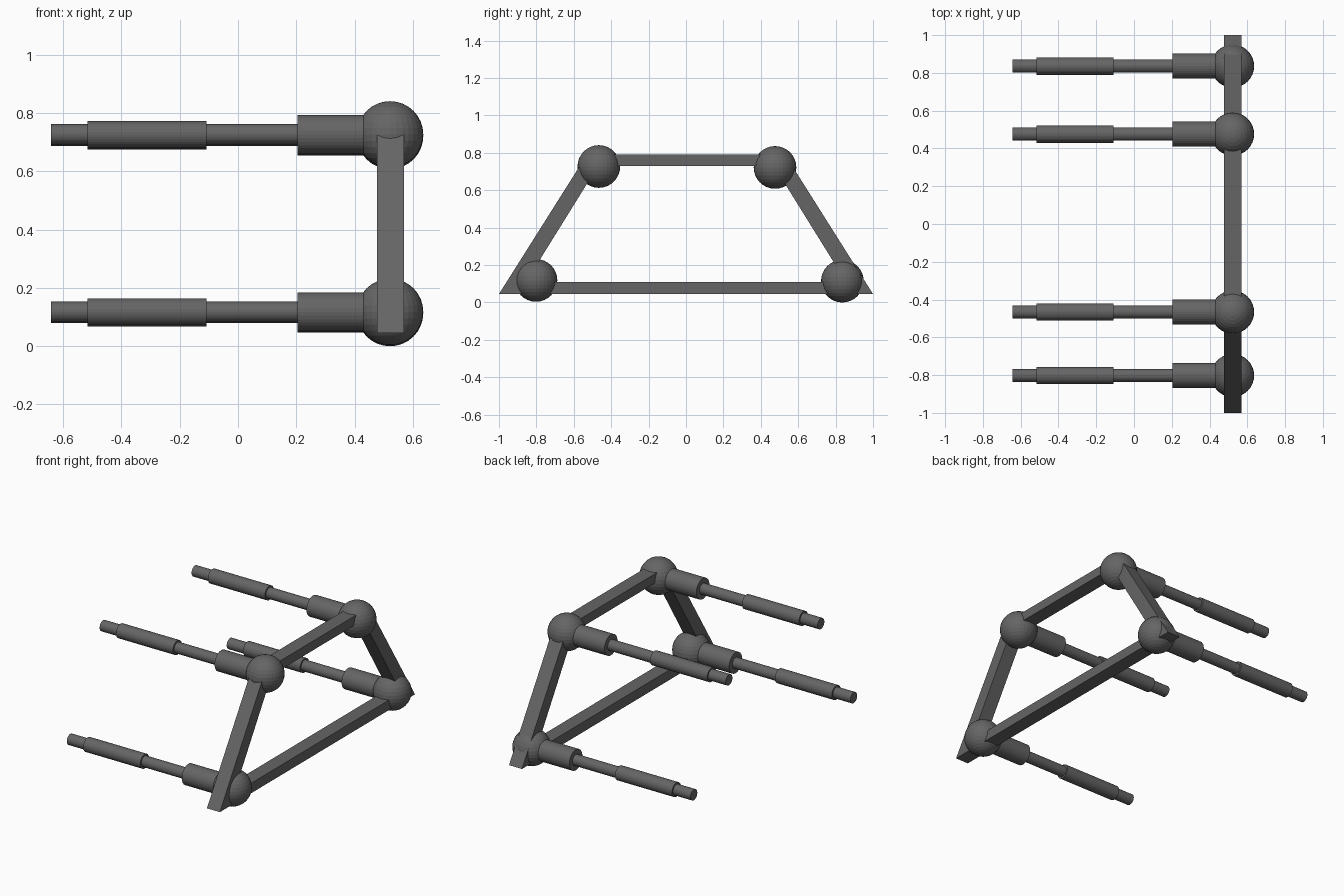
import bpy, bmesh, math

if "Cube" in bpy.data.objects:
    bpy.data.objects.remove(bpy.data.objects["Cube"])

grey = bpy.data.materials.new("dark_grey")
grey.diffuse_color = (0.13, 0.13, 0.13, 1)
grey.use_nodes = True
grey.node_tree.nodes["Principled BSDF"].inputs["Base Color"].default_value = grey.diffuse_color

CX = 0.522  # x of the frame and ball centres


def finish(ob, name):
    ob.name = name
    ob.data.materials.append(grey)


def rod(name, x0, x1, r, y, z):
    bpy.ops.mesh.primitive_cylinder_add(
        vertices=32, radius=r, depth=x1 - x0,
        location=((x0 + x1) / 2, y, z), rotation=(0, math.pi / 2, 0))
    finish(bpy.context.object, name)


# trapezoid frame: mitred bars between an outer and an inner outline (y, z)
outer = [(-1, 0.045), (1, 0.045), (0.53, 0.79), (-0.53, 0.79)]
inner = [(-0.855, 0.11), (0.855, 0.11), (0.47, 0.73), (-0.47, 0.73)]
bm = bmesh.new()
rings = [[bm.verts.new((x, y, z)) for y, z in loop]
         for x, loop in ((0.477, outer), (0.57, outer), (0.57, inner), (0.477, inner))]
for i in range(4):
    a, b = rings[i], rings[(i + 1) % 4]
    for j in range(4):
        k = (j + 1) % 4
        bm.faces.new((a[j], a[k], b[k], b[j]))
bmesh.ops.recalc_face_normals(bm, faces=bm.faces)
mesh = bpy.data.meshes.new("frame")
bm.to_mesh(mesh)
bm.free()
frame = bpy.data.objects.new("frame", mesh)
bpy.context.collection.objects.link(frame)
finish(frame, "frame")

# corner balls, each with a stepped rod pointing towards -x
corners = {"lower_front": (-0.802, 0.118), "lower_back": (0.836, 0.114),
           "upper_front": (-0.466, 0.727), "upper_back": (0.476, 0.722)}
for tag, (y, z) in corners.items():
    bpy.ops.mesh.primitive_uv_sphere_add(
        segments=32, ring_count=16, radius=0.114, location=(CX, y, z))
    finish(bpy.context.object, tag + "_ball")
    rod(tag + "_socket", 0.205, 0.5, 0.067, y, z)
    rod(tag + "_rod", -0.642, 0.3, 0.035, y, z)
    rod(tag + "_sleeve", -0.517, -0.108, 0.046, y, z)
